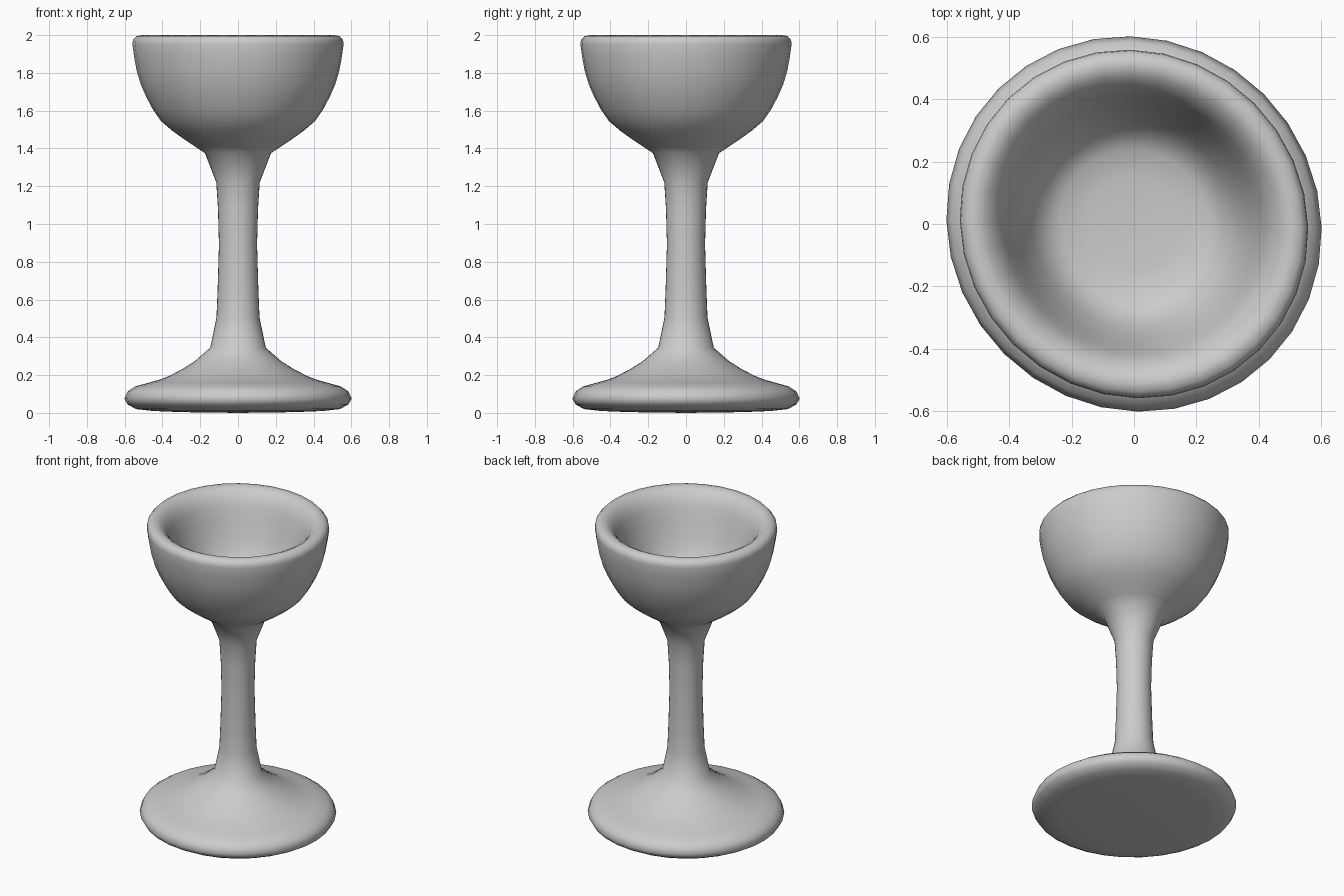
import bpy, bmesh, math

SEGMENTS = 32
SKEW = 0.021  # the turned form is very slightly oval across its diagonal

# Outer and inner outline as (radius, height), from underside centre to bowl floor
foot = [(0, 0.0), (0.30, 0.004), (0.45, 0.01), (0.54, 0.02), (0.585, 0.045), (0.602, 0.075),
        (0.585, 0.113), (0.545, 0.14), (0.48, 0.158), (0.41, 0.178), (0.36, 0.198),
        (0.295, 0.232), (0.23, 0.273), (0.147, 0.345)]
stem = [(0.114, 0.505), (0.108, 0.65), (0.101, 0.89), (0.106, 1.08), (0.115, 1.22), (0.175, 1.375)]
bowl_outside = [(0.235, 1.415), (0.29, 1.452), (0.35, 1.495), (0.408, 1.545), (0.45, 1.605),
                (0.487, 1.675), (0.515, 1.74), (0.536, 1.81), (0.55, 1.885),
                (0.559, 1.95), (0.556, 1.975), (0.538, 1.995), (0.505, 2.0)]
bowl_inside = [(0.475, 1.985), (0.445, 1.955), (0.42, 1.905), (0.395, 1.82), (0.365, 1.73),
               (0.33, 1.645), (0.29, 1.585), (0.24, 1.555), (0.15, 1.545), (0, 1.54)]


def lathe(name, profile):
    """Revolve a profile around z into a smooth closed solid."""
    bm = bmesh.new()
    verts = [bm.verts.new((r, 0, z)) for r, z in profile]
    edges = [bm.edges.new(pair) for pair in zip(verts, verts[1:])]
    bmesh.ops.spin(bm, geom=verts + edges, axis=(0, 0, 1), cent=(0, 0, 0),
                   angle=math.tau, steps=SEGMENTS, use_duplicate=False)
    bmesh.ops.remove_doubles(bm, verts=bm.verts, dist=0.0005)
    bmesh.ops.recalc_face_normals(bm, faces=bm.faces)
    for v in bm.verts:
        x, y = v.co.x, v.co.y
        v.co.x, v.co.y = x - SKEW * y, y - SKEW * x
    for face in bm.faces:
        face.smooth = True
    mesh = bpy.data.meshes.new(name)
    bm.to_mesh(mesh)
    bm.free()
    obj = bpy.data.objects.new(name, mesh)
    bpy.context.collection.objects.link(obj)
    return obj


# One continuous turned body: foot, stem and hollow bowl
lathe("goblet", foot + stem + bowl_outside + bowl_inside)
